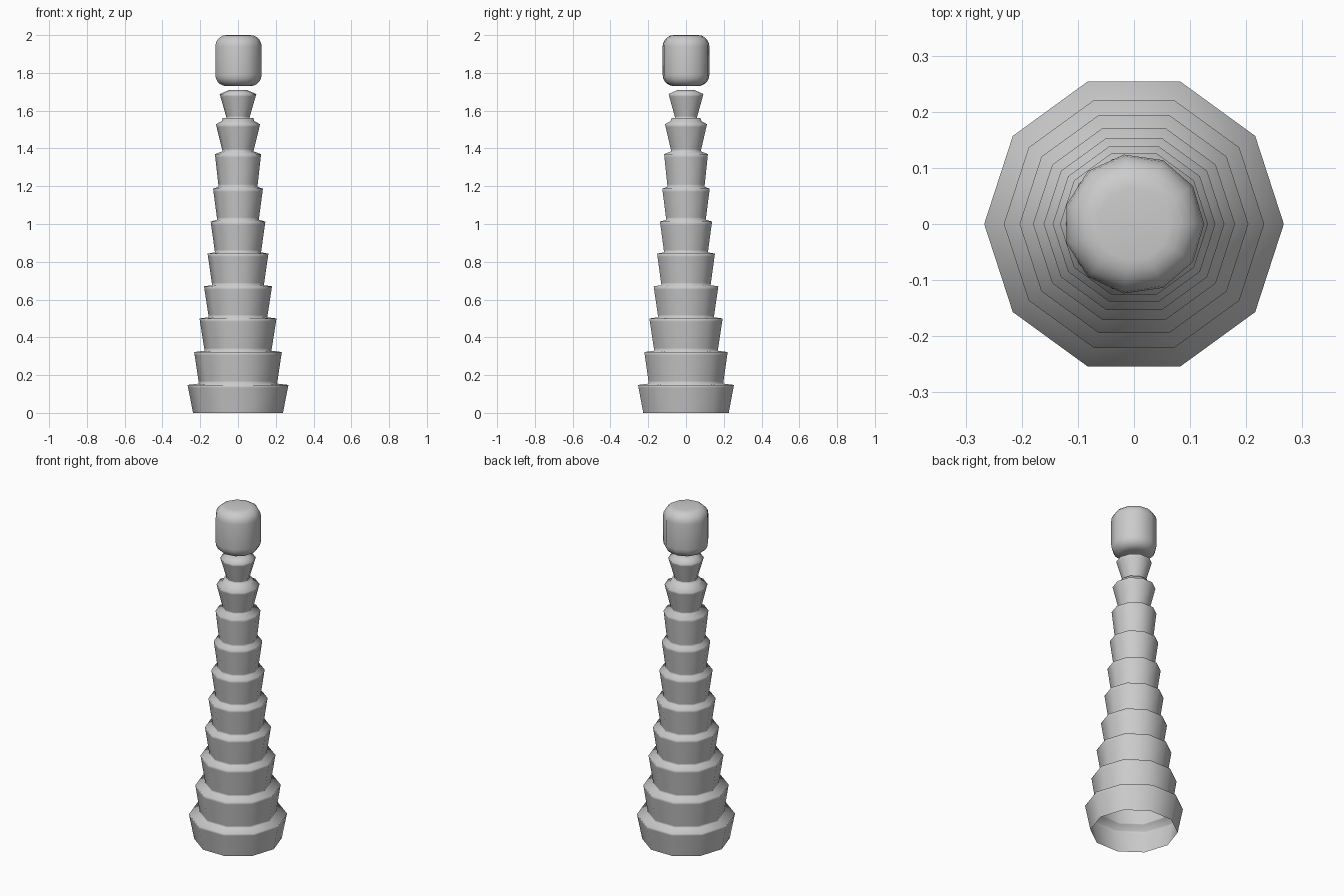
import bpy, bmesh
from math import cos, sin, pi

if "Cube" in bpy.data.objects:
    bpy.data.objects.remove(bpy.data.objects["Cube"])


def lathe(name, profile, sides, cap_bottom, cap_top):
    """Revolve (radius, z) points around z with a vertex on +x, fully smooth shaded."""
    bm = bmesh.new()
    rings = [[bm.verts.new((r * cos(2 * pi * i / sides), r * sin(2 * pi * i / sides), z))
              for i in range(sides)] for r, z in profile]
    for low, high in zip(rings, rings[1:]):
        for i in range(sides):
            j = (i + 1) % sides
            bm.faces.new((low[i], low[j], high[j], high[i]))
    if cap_bottom:
        bm.faces.new(rings[0][::-1])
    if cap_top:
        bm.faces.new(rings[-1])
    for face in bm.faces:
        face.smooth = True
    mesh = bpy.data.meshes.new(name)
    bm.to_mesh(mesh)
    bm.free()
    obj = bpy.data.objects.new(name, mesh)
    bpy.context.collection.objects.link(obj)
    return obj


def wall(r0, z0, r1, z1):
    """Flaring wall with support rings that keep its shading flat up to the rim."""
    return [(r0 + (r1 - r0) * t, z0 + (z1 - z0) * t) for t in (0, 0.08, 0.9, 1)]


# Trunk: stacked flaring segments (bottom radius, bottom z, top radius, top z), open below
segments = [
    (0.238, 0.00, 0.267, 0.148),
    (0.207, 0.155, 0.232, 0.322),
    (0.177, 0.329, 0.204, 0.500),
    (0.155, 0.506, 0.180, 0.670),
    (0.137, 0.676, 0.161, 0.843),
    (0.122, 0.850, 0.145, 1.013),
    (0.110, 1.022, 0.132, 1.187),
    (0.103, 1.197, 0.122, 1.370),
    (0.082, 1.385, 0.117, 1.528),
]
profile = [p for s in segments for p in wall(*s)]
profile += [(0.086, 1.545), (0.081, 1.560)]
profile += wall(0.060, 1.560, 0.097, 1.688) + [(0.045, 1.710)]
lathe("trunk", profile, 10, False, True)

# Rounded cap floating just above the trunk
R, Z0, Z1, B = 0.125, 1.73, 2.0, 0.06
arc = [pi / 2 * k / 5 for k in range(6)]
cap = [(R - B + B * sin(a), Z0 + B - B * cos(a)) for a in arc]
cap += [(R - B + B * cos(a), Z1 - B + B * sin(a)) for a in arc]
lathe("rounded_top", cap, 11, True, True)
